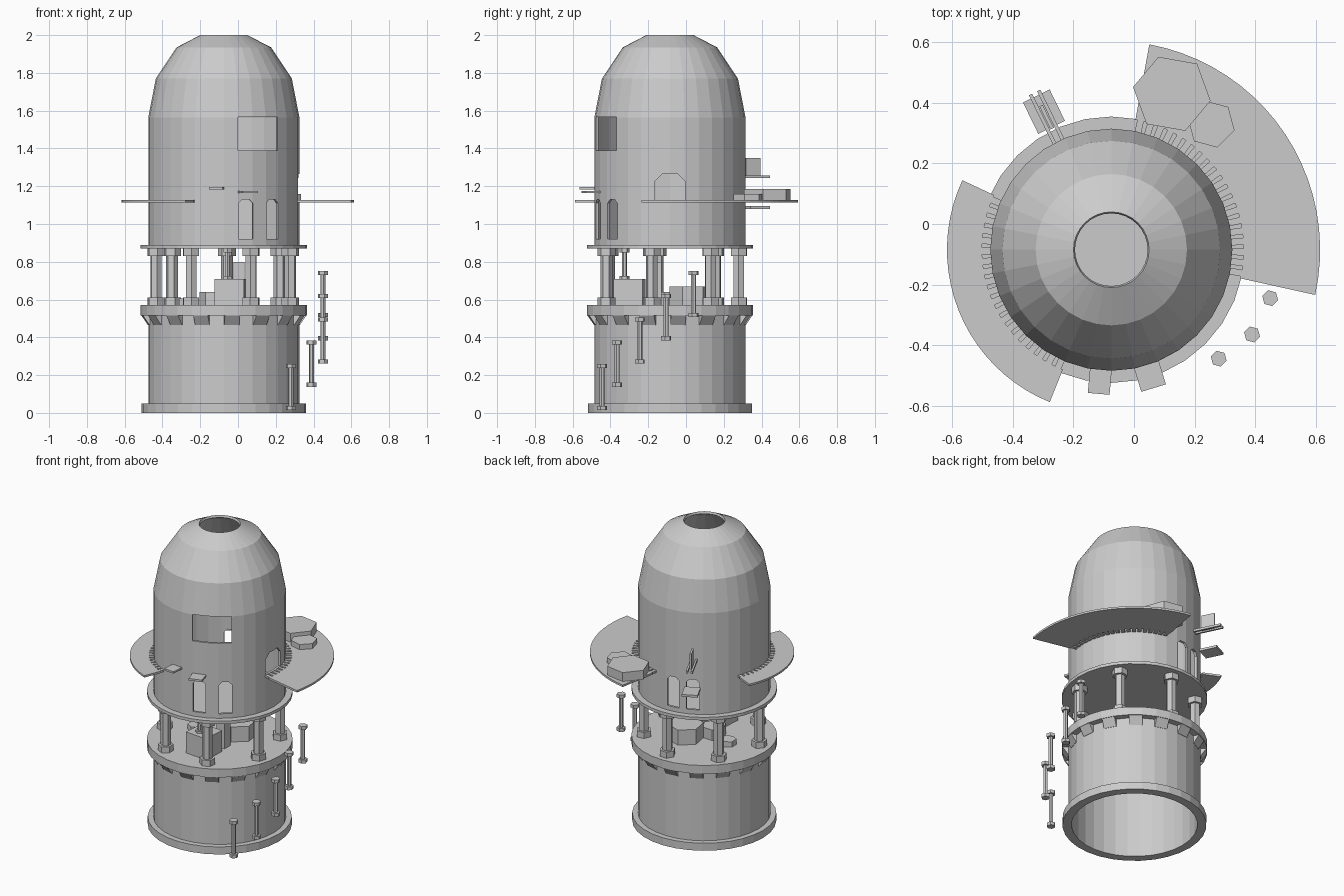
import bpy, bmesh, math
from mathutils import Matrix, Vector

cube = bpy.data.objects.get("Cube")
if cube:
    bpy.data.objects.remove(cube, do_unlink=True)

CX, CY, SIDES = -0.075, -0.085, 32

stone = bpy.data.materials.new("grey_stone")
stone.use_nodes = True
stone.diffuse_color = (0.6, 0.6, 0.6, 1)
bsdf = next(n for n in stone.node_tree.nodes if n.type == 'BSDF_PRINCIPLED')
bsdf.inputs["Base Color"].default_value = (0.6, 0.6, 0.6, 1)


def finish(name, bm):
    bmesh.ops.recalc_face_normals(bm, faces=bm.faces)
    mesh = bpy.data.meshes.new(name)
    bm.to_mesh(mesh)
    bm.free()
    mesh.materials.append(stone)
    obj = bpy.data.objects.new(name, mesh)
    bpy.context.collection.objects.link(obj)
    return obj


def polar(deg, r, z=0.0):
    a = math.radians(deg)
    return Vector((CX + r * math.cos(a), CY + r * math.sin(a), z))


def shell(name, profile):
    """Revolve a closed (radius, height) outline around the tower axis."""
    bm = bmesh.new()
    rings = [[bm.verts.new(polar(360 * i / SIDES, r, z)) for r, z in profile]
             for i in range(SIDES)]
    n = len(profile)
    for i in range(SIDES):
        a, b = rings[i], rings[(i + 1) % SIDES]
        for j in range(n):
            k = (j + 1) % n
            bm.faces.new((a[j], b[j], b[k], a[k]))
    return finish(name, bm)


def extrude(name, points, direction):
    """Extrude a flat outline into a solid."""
    bm = bmesh.new()
    face = bm.faces.new([bm.verts.new(p) for p in points])
    out = bmesh.ops.extrude_face_region(bm, geom=[face], use_keep_orig=True)
    bmesh.ops.translate(bm, vec=direction, verts=[
        v for v in out["geom"] if isinstance(v, bmesh.types.BMVert)])
    return finish(name, bm)


def add_prism(bm, x, y, z0, z1, r, sides, turn=0):
    m = Matrix.Translation((x, y, (z0 + z1) / 2)) @ Matrix.Rotation(math.radians(turn), 4, 'Z')
    bmesh.ops.create_cone(bm, cap_ends=True, segments=sides, radius1=r, radius2=r,
                          depth=z1 - z0, matrix=m)


def prism(name, *args):
    bm = bmesh.new()
    add_prism(bm, *args)
    return finish(name, bm)


def pillar(name, x, y, z0, z1, r, cap_r, cap_h, turn=0):
    """Shaft with a hexagonal foot and head."""
    bm = bmesh.new()
    add_prism(bm, x, y, z0, z1, r, 6, turn)
    add_prism(bm, x, y, z0, z0 + cap_h, cap_r, 6, turn)
    add_prism(bm, x, y, z1 - cap_h, z1, cap_r, 6, turn)
    return finish(name, bm)


def radial(name, deg, r0, r1, outline):
    """Outline in (sideways, height), extruded outwards at an angle."""
    a = math.radians(deg)
    side = Vector((-math.sin(a), math.cos(a), 0))
    pts = [polar(deg, r0, z) + side * s for s, z in outline]
    return extrude(name, pts, polar(deg, r1) - polar(deg, r0))


def rect(w, z0, z1, shift=0.0):
    h = w / 2
    return [(shift - h, z0), (shift + h, z0), (shift + h, z1), (shift - h, z1)]


def arch(w, z0, z1):
    h, c = w / 2, w * 0.25
    return [(-h, z0), (h, z0), (h, z1 - c), (h - c, z1), (c - h, z1), (-h, z1 - c)]


# Lower drum, floors and rims
shell("lower_drum", [(0.38, 0), (0.4, 0), (0.4, 0.53), (0.38, 0.53)])
shell("base_rim", [(0.39, 0), (0.435, 0), (0.435, 0.05), (0.39, 0.05)])
prism("platform", CX, CY, 0.515, 0.57, 0.44, SIDES)
prism("upper_floor", CX, CY, 0.87, 0.89, 0.44, SIDES)

# Wedge corbels under the platform
for i in range(16):
    deg = -84 + i * 22.5
    a = math.radians(deg)
    side = Vector((-math.sin(a), math.cos(a), 0)) * 0.04
    wedge = [polar(deg, r, z) - side
             for r, z in ((0.385, 0.465), (0.4, 0.465), (0.435, 0.516), (0.385, 0.516))]
    extrude("corbel", wedge, side * 2)

# Upper body with dome, cut by doors and a window
body = shell("domed_body", [
    (0.4, 0.885), (0.4, 1.565), (0.36, 1.77), (0.25, 1.935), (0.125, 2.0),
    (0.12, 1.985), (0.24, 1.92), (0.345, 1.76), (0.385, 1.56), (0.385, 0.885)])
openings = [(-73, arch(0.08, 0.92, 1.13)), (-50, arch(0.08, 0.92, 1.13)),
            (97, arch(0.08, 0.92, 1.12)), (115, arch(0.08, 0.92, 1.12)),
            (0, arch(0.16, 1.128, 1.265)), (-62, rect(0.235, 1.39, 1.567))]
for deg, outline in openings:
    cutter = radial("opening_cutter", deg, 0.25, 0.5, outline)
    cutter.hide_render = True
    mod = body.modifiers.new("opening", 'BOOLEAN')
    mod.operation, mod.solver, mod.object = 'DIFFERENCE', 'EXACT', cutter
    bpy.context.view_layer.objects.active = body
    bpy.ops.object.modifier_apply(modifier=mod.name)
    bpy.data.objects.remove(cutter, do_unlink=True)

# Columns between the floors
for i in range(7):
    deg = 87.5 + i * 360 / 7
    p = polar(deg, 0.365)
    pillar("column", p.x, p.y, 0.57, 0.87, 0.032, 0.048, 0.04, deg)

# Balconies with short struts back to the wall
for name, start, end, inner, outer in (("large_balcony", -12.5, 79.5, 0.437, 0.69),
                                       ("small_balcony", 155, 248, 0.427, 0.543)):
    steps = 20
    arc = [start + (end - start) * i / steps for i in range(steps + 1)]
    outline = [polar(d, outer, 1.113) for d in arc] + [polar(d, inner, 1.113) for d in reversed(arc)]
    extrude(name, outline, Vector((0, 0, 0.013)))
    for d in arc[1::1]:
        radial("balcony_strut", d - 2.3, 0.39, inner + 0.003, rect(0.022, 1.113, 1.126))

# Awnings and the hanging sign with its shelf
radial("left_awning", -95, 0.38, 0.478, rect(0.072, 1.183, 1.196))
radial("door_awning", -73, 0.38, 0.478, rect(0.085, 1.163, 1.176))
radial("back_shelf", 116, 0.45, 0.565, rect(0.098, 1.08, 1.095))
for shift in (-0.015, 0.015):
    radial("sign_bar", 116, 0.39, 0.578, rect(0.012, 1.243, 1.258, shift))
radial("sign_board", 116, 0.445, 0.53, rect(0.012, 1.25, 1.35))

# Floating step posts climbing round the tower
for i, (x, y) in enumerate(((0.28, -0.445), (0.39, -0.365), (0.45, -0.245),
                            (0.45, -0.105), (0.45, 0.04))):
    pillar("step_post", x, y, 0.015 + i * 0.123, 0.26 + i * 0.123, 0.014, 0.027, 0.022, 15)

# Blocks on the large balcony
prism("large_balcony_block", 0.125, 0.43, 1.124, 1.185, 0.13, 6, 20)
prism("small_balcony_block", 0.255, 0.33, 1.124, 1.16, 0.08, 6, 15)

# Furniture on the platform
prism("front_crate", -0.04, -0.3, 0.57, 0.71, 0.11, 4, 40)
pillar("crate_post", -0.055, -0.325, 0.705, 0.87, 0.013, 0.026, 0.02)
prism("tall_block", 0.005, -0.16, 0.57, 0.8, 0.042, 4, 45)
prism("large_platform_block", -0.01, 0.02, 0.57, 0.67, 0.11, 6, 10)
prism("middle_platform_block", -0.13, -0.11, 0.57, 0.64, 0.075, 6, 25)
prism("small_platform_block", -0.27, -0.06, 0.57, 0.605, 0.05, 6)
